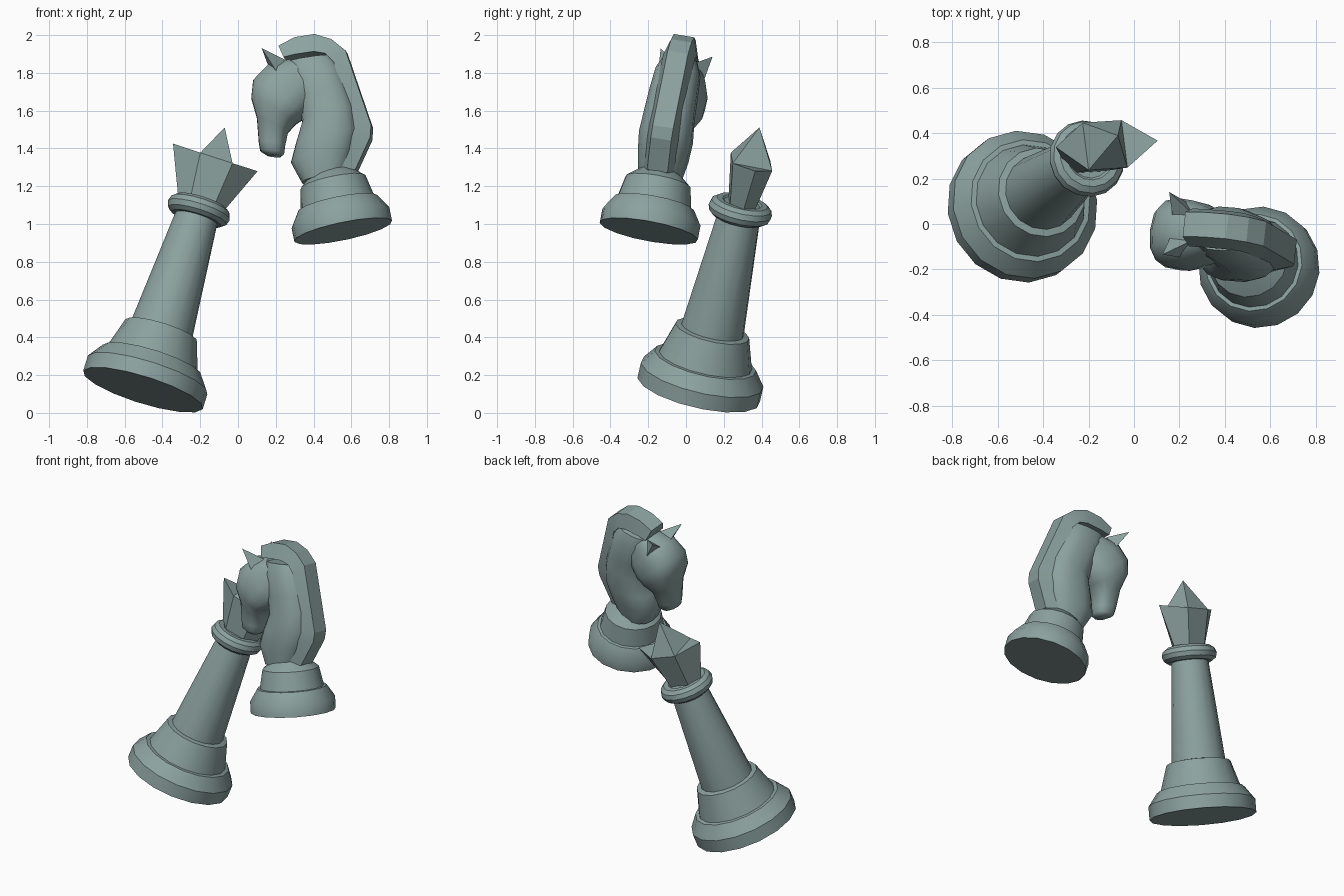
import bpy, bmesh, math
from mathutils import Vector

if "Cube" in bpy.data.objects:
    bpy.data.objects.remove(bpy.data.objects["Cube"])

mat = bpy.data.materials.new("sage grey")
mat.diffuse_color = (0.26, 0.36, 0.35, 1)
mat.use_nodes = True
mat.node_tree.nodes["Principled BSDF"].inputs["Base Color"].default_value = mat.diffuse_color


def frame(origin, up, side):
    """Tilted piece frame: local (s, w, t) -> world."""
    a = Vector(up).normalized()
    u = Vector(side)
    u = (u - a * u.dot(a)).normalized()
    v = a.cross(u)
    o = Vector(origin)
    return lambda s, w, t: o + u * s + v * w + a * t


def finish(name, bm, angle=35):
    bmesh.ops.remove_doubles(bm, verts=bm.verts, dist=1e-5)
    bmesh.ops.recalc_face_normals(bm, faces=bm.faces)
    me = bpy.data.meshes.new(name)
    bm.to_mesh(me)
    bm.free()
    me.materials.append(mat)
    ob = bpy.data.objects.new(name, me)
    bpy.context.collection.objects.link(ob)
    bpy.ops.object.select_all(action='DESELECT')
    ob.select_set(True)
    bpy.context.view_layer.objects.active = ob
    bpy.ops.object.shade_smooth_by_angle(angle=math.radians(angle))
    return ob


def loft(bm, rings, cap=True, loop=False):
    """Skin a list of point rings."""
    vs = [[bm.verts.new(p) for p in r] for r in rings]
    n = len(rings[0])
    pairs = list(zip(vs, vs[1:])) + ([(vs[-1], vs[0])] if loop else [])
    for r0, r1 in pairs:
        for i in range(n):
            j = (i + 1) % n
            bm.faces.new((r0[i], r0[j], r1[j], r1[i]))
    if cap and not loop:
        bm.faces.new(vs[0][::-1])
        bm.faces.new(vs[-1])
    return vs


def lathe(name, fr, profile, n=16, loop=False):
    bm = bmesh.new()
    rings = [[fr(r * math.cos(k * math.tau / n), r * math.sin(k * math.tau / n), t)
              for k in range(n)] for r, t in profile]
    loft(bm, rings, loop=loop)
    return finish(name, bm)


# ---- tall piece ----
tall = frame((-0.503, 0.067, 0.122), (0.29, 0.216, 0.932), (0.953, 0.063, -0.30))
lathe("tall_base", tall, [(0.333, 0), (0.333, 0.085), (0.275, 0.165), (0.252, 0.167),
                          (0.2, 0.335), (0.15, 0.345)])
lathe("tall_shaft", tall, [(0.17, 0.33), (0.114, 0.99), (0.1, 1.06)])
lathe("tall_collar", tall, [(0.122 + 0.05 * math.cos(k * math.tau / 10),
                             1.02 + 0.05 * math.sin(k * math.tau / 10))
                            for k in range(10)], loop=True)

# crown: flared six-sided cup, two side points and a central spike
bm = bmesh.new()
low = [(0.12, 0), (0.065, 0.065), (-0.065, 0.065), (-0.12, 0), (-0.065, -0.065), (0.065, -0.065)]
top = [(0.236, 0, 1.32), (0.09, 0.107, 1.295), (-0.09, 0.107, 1.295),
       (-0.236, 0, 1.32), (-0.09, -0.107, 1.295), (0.09, -0.107, 1.295)]
rings = loft(bm, [[tall(x, y, 1.04) for x, y in low], [tall(*p) for p in top]], cap=False)
t = rings[1]
bm.faces.new(rings[0][::-1])
bm.faces.new((t[0], t[1], t[5]))
bm.faces.new((t[3], t[4], t[2]))
apex = bm.verts.new(tall(0, 0, 1.49))
for i, j in ((1, 2), (2, 4), (4, 5), (5, 1)):
    bm.faces.new((t[i], t[j], apex))
finish("tall_crown", bm, 30)

# ---- horse piece ----
C, UP, SIDE = (0.557, -0.197, 0.962), (-0.2, 0.18, 0.963), (0.974, -0.068, 0.215)
horse = frame(C, UP, SIDE)


def place(x, z, w):
    """Front-view point (x, z) on the horse's middle plane, moved sideways by w."""
    dx, dz = x - C[0], z - C[2]
    det = SIDE[0] * UP[2] - UP[0] * SIDE[2]
    return horse((dx * UP[2] - dz * UP[0]) / det, w, (dz * SIDE[0] - dx * SIDE[2]) / det)


def section(x1, z1, x2, z2, hw, n=14, power=0.8):
    """Rounded ring between two profile points with half width hw."""
    pts = []
    for k in range(n):
        c, s = math.cos(k * math.tau / n), math.sin(k * math.tau / n)
        c = math.copysign(abs(c) ** power, c)
        s = math.copysign(abs(s) ** power, s)
        f = (1 + c) / 2
        pts.append(place(x1 + (x2 - x1) * f, z1 + (z2 - z1) * f, hw * s))
    return pts


lathe("horse_base", horse, [(0.265, 0), (0.265, 0.075), (0.217, 0.15), (0.2, 0.152),
                            (0.176, 0.27), (0.14, 0.3), (0.1, 0.33)])

bm = bmesh.new()
loft(bm, [section(*s) for s in [
    (0.34, 1.215, 0.57, 1.265, 0.115), (0.28, 1.325, 0.62, 1.38, 0.135),
    (0.305, 1.42, 0.645, 1.5, 0.145), (0.34, 1.54, 0.625, 1.62, 0.135),
    (0.31, 1.65, 0.59, 1.72, 0.13), (0.26, 1.78, 0.55, 1.83, 0.12),
    (0.25, 1.85, 0.5, 1.89, 0.09)]])
finish("horse_neck", bm, 50)

bm = bmesh.new()
loft(bm, [section(*s) for s in [
    (0.27, 1.87, 0.44, 1.72, 0.1), (0.16, 1.845, 0.4, 1.62, 0.14),
    (0.08, 1.76, 0.36, 1.565, 0.157), (0.07, 1.665, 0.305, 1.53, 0.15),
    (0.1, 1.56, 0.265, 1.485, 0.105), (0.11, 1.43, 0.25, 1.415, 0.08),
    (0.118, 1.385, 0.245, 1.375, 0.07), (0.15, 1.365, 0.225, 1.357, 0.05)]])
finish("horse_head", bm, 50)

# mane band along the back of the neck
outer = [(0.22, 1.935), (0.305, 1.98), (0.41, 1.997), (0.5, 1.97),
         (0.575, 1.91), (0.71, 1.515), (0.705, 1.45), (0.627, 1.28)]
inner = [(0.25, 1.87), (0.31, 1.885), (0.41, 1.9), (0.47, 1.89),
         (0.515, 1.845), (0.615, 1.5), (0.605, 1.44), (0.53, 1.245)]
bm = bmesh.new()
loft(bm, [[place(*o, -0.055), place(*o, 0.055), place(*i, 0.085), place(*i, -0.085)]
          for o, i in zip(outer, inner)])
finish("horse_mane", bm, 20)

# ears
for side, label in ((-1, "front"), (1, "back")):
    bm = bmesh.new()
    tip = bm.verts.new(place(0.14, 1.908, 0.14 * side))
    b = [bm.verts.new(place(x, z, w * side)) for x, z, w in
         ((0.165, 1.83, 0.045), (0.255, 1.86, 0.06), (0.215, 1.79, 0.125))]
    for i in range(3):
        bm.faces.new((b[i], b[(i + 1) % 3], tip))
    bm.faces.new(b)
    finish("horse_ear_" + label, bm, 20)
